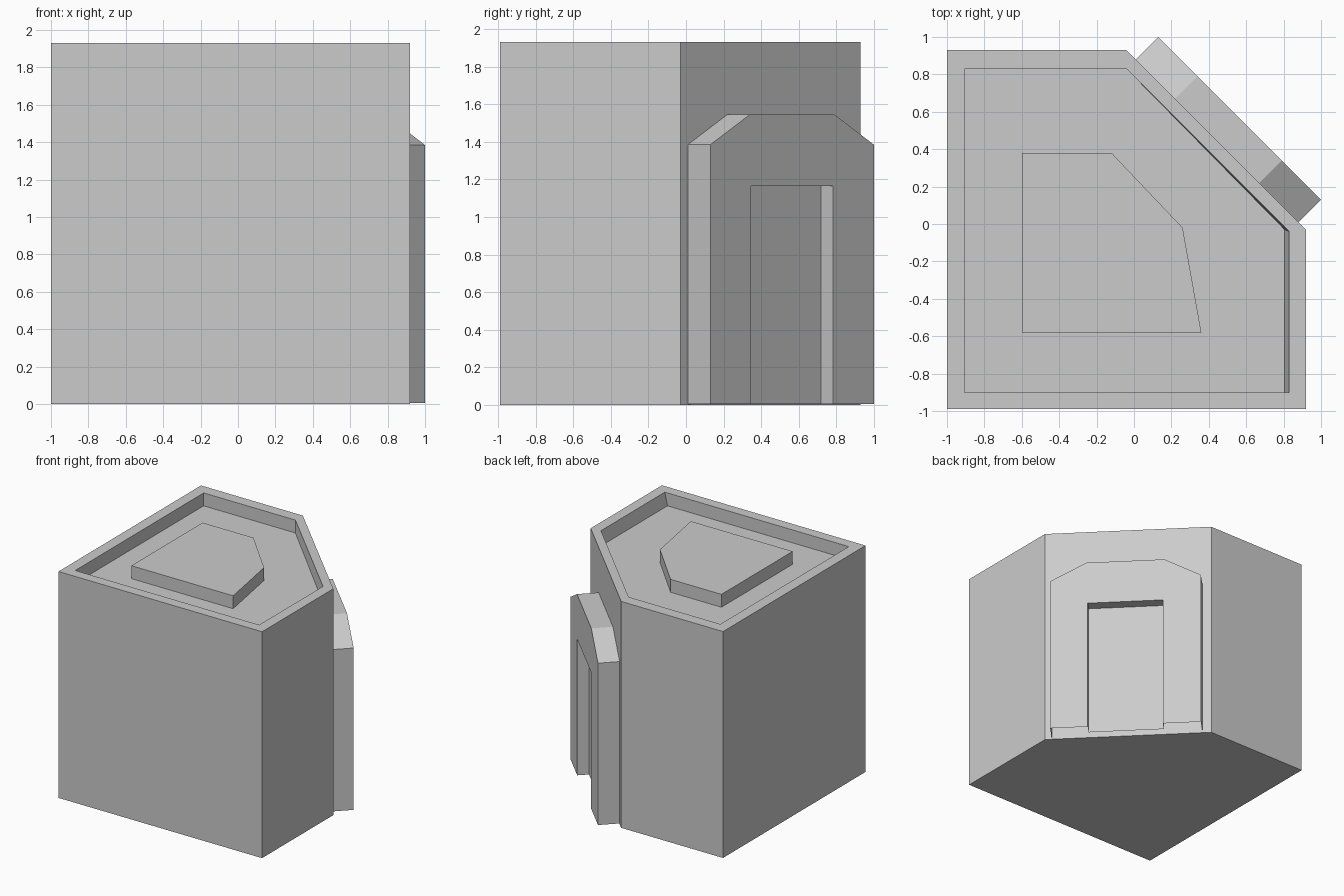
import bpy
from math import sqrt

if "Cube" in bpy.data.objects:
    bpy.data.objects.remove(bpy.data.objects["Cube"])

N_WALL, N_FRAME, N_DOOR = 0.629, 0.799, 0.707   # distances along the diagonal wall's normal


def make(name, verts, faces):
    mesh = bpy.data.meshes.new(name)
    mesh.from_pydata(verts, [], faces)
    mesh.update()
    obj = bpy.data.objects.new(name, mesh)
    bpy.context.collection.objects.link(obj)
    return obj


def stack(name, loops, bottom=True):
    """Skin a stack of equal-length (outline, z) loops and cap the ends."""
    n = len(loops[0][0])
    verts = [(x, y, z) for outline, z in loops for x, y in outline]
    faces = []
    for k in range(len(loops) - 1):
        a, b = k * n, (k + 1) * n
        faces += [(a + i, a + (i + 1) % n, b + (i + 1) % n, b + i) for i in range(n)]
    faces.append(tuple(range(len(verts) - n, len(verts))))
    if bottom:
        faces.append(tuple(reversed(range(n))))
    return make(name, verts, faces)


def on_wall(points, n):
    """Place (u, z) profile points at distance n on the diagonal wall."""
    return [((n + u) / sqrt(2), (n - u) / sqrt(2), z) for u, z in points]


# Five-sided building with parapet and sunken roof
outer = [(-1, -0.99), (0.92, -0.99), (0.92, -0.03), (-0.04, 0.93), (-1, 0.93)]
inner = [(-0.905, -0.90), (0.83, -0.90), (0.83, -0.04), (-0.04, 0.83), (-0.905, 0.83)]
floor = [(-0.905, -0.90), (0.805, -0.90), (0.805, -0.03), (-0.04, 0.83), (-0.905, 0.83)]
stack("building_body", [(outer, 0), (outer, 1.93), (inner, 1.93), (floor, 1.82)])

# Raised block on the roof
block = [(-0.6, -0.58), (0.36, -0.58), (0.26, -0.02), (-0.12, 0.38), (-0.6, 0.38)]
stack("roof_block", [(block, 1.82), (block, 1.93)], bottom=False)

# Doorway surround with recessed door, open underneath
arch = [(-0.615, 0.005), (-0.615, 1.385), (-0.318, 1.545),
        (0.318, 1.545), (0.615, 1.385), (0.615, 0.005)]
opening = [(0.308, 0.005), (0.308, 1.165), (-0.308, 1.165), (-0.308, 0.005)]
verts = (on_wall(arch + opening, N_FRAME) + on_wall(arch, N_WALL)
         + on_wall(opening, N_DOOR))
faces = [tuple(range(10))]
for first, count in ((0, 6), (6, 4)):
    faces += [(i + 1, i, i + 10, i + 11) for i in range(first, first + count - 1)]
faces.append((19, 18, 17, 16))
make("doorway", verts, faces)
